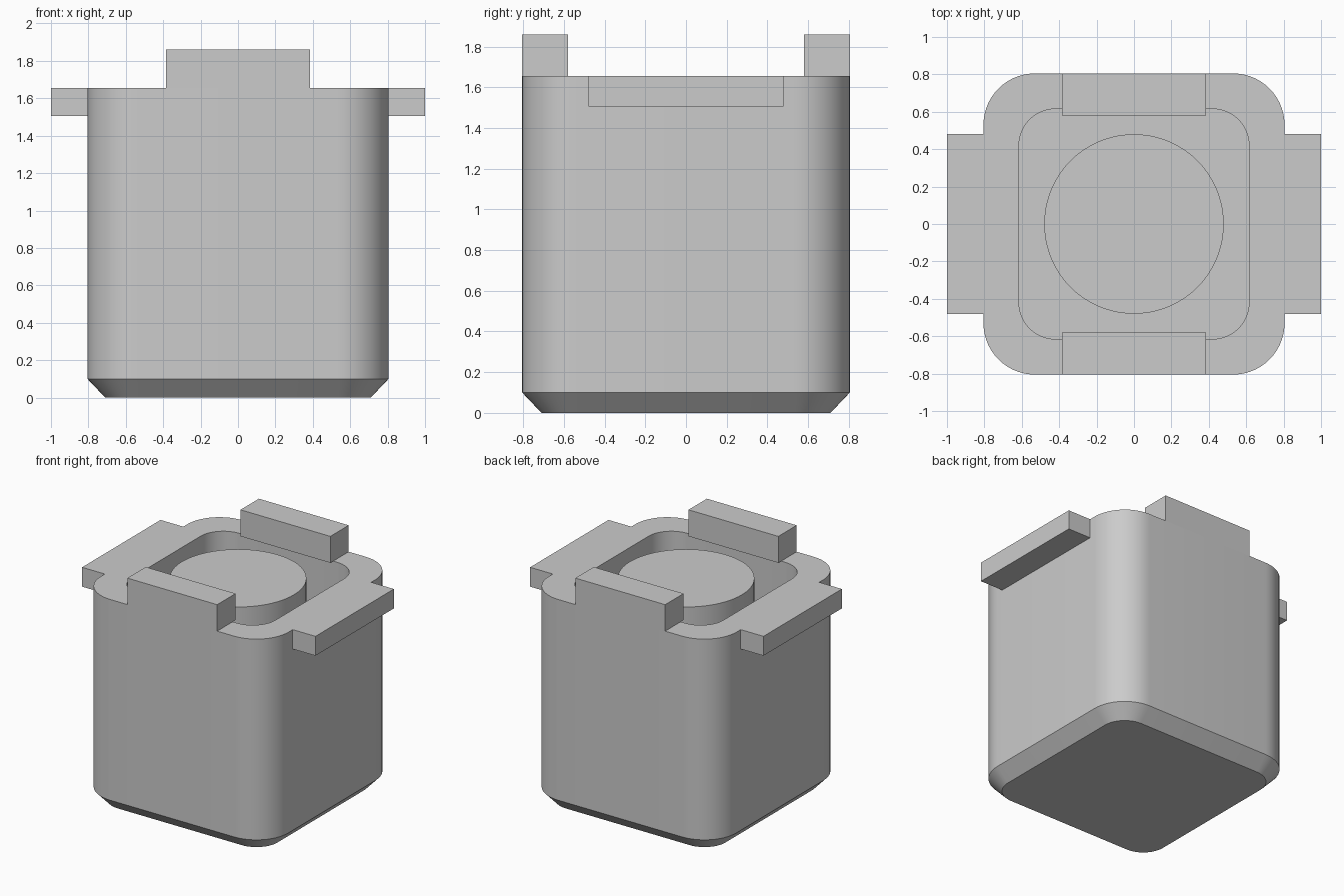
import bpy
import bmesh
from math import sin, cos, pi, radians

if "Cube" in bpy.data.objects:
    bpy.data.objects.remove(bpy.data.objects["Cube"], do_unlink=True)

GREY = (0.6, 0.6, 0.6, 1.0)
mat = bpy.data.materials.new("light grey")
mat.use_nodes = True
mat.diffuse_color = GREY
mat.node_tree.nodes["Principled BSDF"].inputs["Base Color"].default_value = GREY

HALF, TOP, FLOOR = 0.805, 1.655, 0.2


def finish(bm, name, smooth=False):
    bmesh.ops.recalc_face_normals(bm, faces=bm.faces)
    mesh = bpy.data.meshes.new(name)
    bm.to_mesh(mesh)
    bm.free()
    mesh.materials.append(mat)
    obj = bpy.data.objects.new(name, mesh)
    bpy.context.collection.objects.link(obj)
    if smooth:
        bpy.ops.object.select_all(action="DESELECT")
        obj.select_set(True)
        bpy.context.view_layer.objects.active = obj
        bpy.ops.object.shade_smooth_by_angle(angle=radians(30))
    return obj


def rounded_square(half, radius, steps=14):
    """Outline of a square with rounded corners, counter-clockwise."""
    points = []
    for corner in range(4):
        mid = pi / 4 + corner * pi / 2
        cx = (half - radius) * (1 if cos(mid) > 0 else -1)
        cy = (half - radius) * (1 if sin(mid) > 0 else -1)
        for i in range(steps + 1):
            a = corner * pi / 2 + i * pi / 2 / steps
            points.append((cx + radius * cos(a), cy + radius * sin(a)))
    return points


def loft(name, sections):
    """Skin a stack of (outline, height) sections and cap both ends."""
    bm = bmesh.new()
    rings = [[bm.verts.new((x, y, z)) for x, y in outline]
             for outline, z in sections]
    for low, high in zip(rings, rings[1:]):
        n = len(low)
        for i in range(n):
            j = (i + 1) % n
            bm.faces.new((low[i], low[j], high[j], high[i]))
    bm.faces.new(rings[0][::-1])
    bm.faces.new(rings[-1])
    return finish(bm, name, smooth=True)


def box(name, low, high):
    bm = bmesh.new()
    bmesh.ops.create_cube(bm, size=1)
    for v in bm.verts:
        v.co = [a if c < 0 else b for c, a, b in zip(v.co, low, high)]
    return finish(bm, name)


# Hollow body: chamfered foot, outer wall, rim, cavity wall, cavity floor
outer = rounded_square(HALF, 0.275)
inner = rounded_square(0.615, 0.195)
foot = rounded_square(HALF - 0.095, 0.18)
loft("body", [(foot, 0), (outer, 0.1), (outer, TOP), (inner, TOP), (inner, FLOOR)])

# Round post standing in the cavity, level with the rim
circle = [(0.48 * cos(i * pi / 36), 0.48 * sin(i * pi / 36)) for i in range(72)]
loft("centre_post", [(circle, FLOOR), (circle, TOP)])

# Side lugs and raised rim blocks
for side, name in ((1, "left"), (-1, "right")):
    xs = sorted((side * HALF, side))
    box(name + "_lug", (xs[0], -0.48, 1.505), (xs[1], 0.48, TOP))
for side, name in ((1, "back"), (-1, "front")):
    ys = sorted((side * 0.58, side * HALF))
    box(name + "_rim_block", (-0.385, ys[0], TOP), (0.385, ys[1], 1.86))
